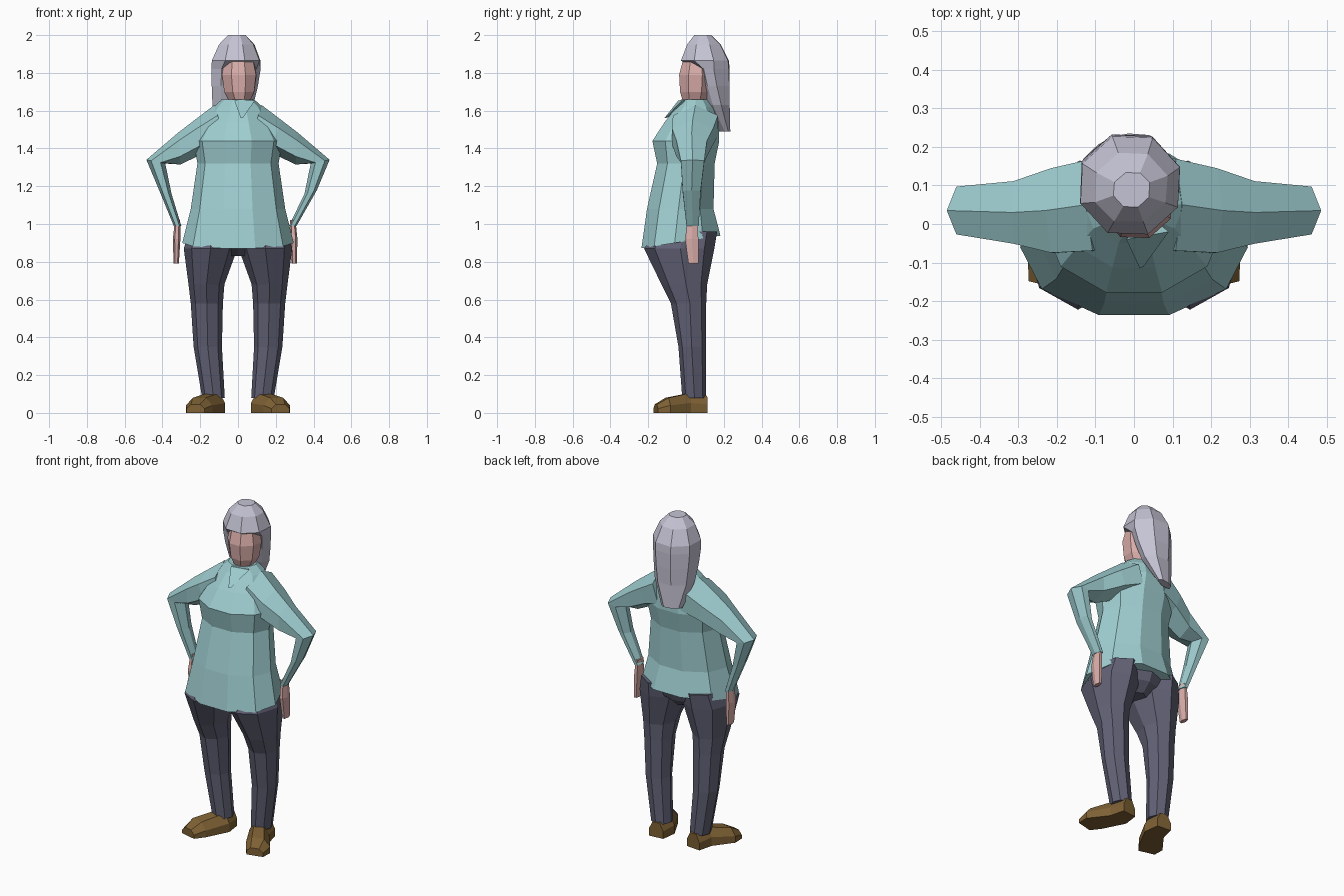
import bpy, bmesh
from math import cos, sin, pi, radians
from mathutils import Vector, Matrix

if "Cube" in bpy.data.objects:
    bpy.data.objects.remove(bpy.data.objects["Cube"])


def mat(name, rgb):
    m = bpy.data.materials.new(name)
    m.diffuse_color = (*rgb, 1)
    m.use_nodes = True
    m.node_tree.nodes["Principled BSDF"].inputs["Base Color"].default_value = m.diffuse_color
    return m


SHIRT = mat("teal cloth", (.35, .62, .64))
PANTS = mat("slate cloth", (.12, .12, .18))
HAIR = mat("grey hair", (.56, .55, .66))
SKIN = mat("skin", (.70, .42, .40))
SHOE = mat("brown leather", (.21, .12, .035))


def loft(name, rings, material, xform=None):
    """Skin a list of equal-length point rings and cap both ends."""
    bm = bmesh.new()
    vs = [[bm.verts.new(p) for p in r] for r in rings]
    n = len(vs[0])
    for a, b in zip(vs, vs[1:]):
        for i in range(n):
            j = (i + 1) % n
            bm.faces.new((a[i], a[j], b[j], b[i]))
    bm.faces.new(vs[0])
    bm.faces.new(vs[-1])
    if xform:
        bm.transform(xform)
    bmesh.ops.recalc_face_normals(bm, faces=bm.faces)
    me = bpy.data.meshes.new(name)
    bm.to_mesh(me)
    bm.free()
    me.materials.append(material)
    ob = bpy.data.objects.new(name, me)
    bpy.context.collection.objects.link(ob)
    return ob


def level(z, cx, rx, yf, yb, cy, n=10, tilt=0):
    """Horizontal ring with separate front and back depth."""
    pts = []
    for i in range(n):
        a = 2 * pi * i / n
        s, c = sin(a), cos(a)
        y = cy + (yb - cy if s > 0 else cy - yf) * s
        pts.append((cx + rx * c, y, z + tilt * (y - yf)))
    return pts


def section(c, b, ay, side, n=6):
    """Limb ring: centre c, in-plane axis b (x, z), half-depth ay along y."""
    return [(side * (c[0] + b[0] * cos(2 * pi * i / n)),
             c[1] + ay * 1.1 * sin(2 * pi * i / n),
             c[2] + b[1] * cos(2 * pi * i / n)) for i in range(n)]


# Shirt body, hem rising toward the back
loft("shirt_body", [
    level(.87, 0, .295, -.245, .195, -.06, tilt=.16),
    level(1.08, 0, .25, -.215, .155, -.04),
    level(1.32, 0, .215, -.16, .16, -.01),
    level(1.44, 0, .235, -.187, .185, .0),
    level(1.54, 0, .18, -.12, .18, .03),
    level(1.62, 0, .13, -.055, .145, .05),
    level(1.66, 0, .085, -.03, .115, .05)], SHIRT)

# Small collar point at the throat
loft("collar", [[(-.02, -.04, 1.655), (.09, -.02, 1.655), (.03, .03, 1.655)],
                [(.015, -.115, 1.56), (.025, -.11, 1.56), (.02, -.08, 1.57)]], SHIRT)

# Pelvis joining the trouser legs
loft("trouser_seat", [
    level(.83, 0, .06, -.10, .08, -.01, 8),
    level(.88, 0, .20, -.17, .135, -.02, 8),
    level(.96, 0, .25, -.17, .165, -.02, 8)], PANTS)

for s, side in ((-1, "left"), (1, "right")):
    # Sleeve: shoulder, upper arm, elbow, forearm, wrist
    hx = .325 if s < 0 else .295
    arm = [((.09, .05, 1.52), (.035, .11), .125),
           ((.20, .035, 1.465), (.03, .085), .115),
           ((.31, .03, 1.40), (.005, .085), .085),
           ((.435, .035, 1.33), (.05, .01), .065),
           ((.385, .03, 1.17), (.033, .01), .05),
           ((hx - .005, .035, .99), (.02, .0), .034)]
    loft(side + "_sleeve", [section(c, b, a, s) for c, b, a in arm], SHIRT)

    # Hand resting beside the hip
    hand = [((hx - .005, .035, 1.02), (.014, 0), .028),
            ((hx, .03, .92), (.02, 0), .037),
            ((hx + .002, .04, .79), (.014, 0), .028)]
    loft(side + "_hand", [section(c, b, a, s) for c, b, a in hand], SKIN)

    # Trouser leg
    loft(side + "_trouser_leg", [
        level(.96, s * .14, .12, -.16, .165, -.02, 8),
        level(.87, s * .145, .142, -.222, .15, -.03, 8),
        level(.68, s * .167, .095, -.13, .112, .0, 8),
        level(.58, s * .165, .085, -.08, .107, .02, 8),
        level(.35, s * .16, .075, -.04, .107, .03, 8),
        level(.08, s * .13, .06, -.02, .107, .045, 8)], PANTS)

    # Shoe, toe turned outward
    rings = []
    for cx, cy, w, h in ((.125, .11, .045, .09), (.13, .02, .062, .105),
                         (.205, -.10, .07, .08), (.225, -.16, .048, .045)):
        prof = ((-w, 0), (w, 0), (w, .5 * h), (.5 * w, h), (-.5 * w, h), (-w, .5 * h))
        k = .25 if cy < 0 else .1
        rings.append([(s * (cx + u), cy + k * u, z) for u, z in prof])
    loft(side + "_shoe", rings, SHOE)

# Head and hair, turned a little to one side
pivot = Vector((-.01, .10, 0))
turn = Matrix.Translation(pivot) @ Matrix.Rotation(radians(20), 4, 'Z') @ Matrix.Translation((0, -.10, 0))
loft("face", [
    level(1.58, 0, .05, .01, .11, .06, 8),
    level(1.635, 0, .05, -.02, .11, .05, 8),
    level(1.70, 0, .085, -.04, .12, .05, 8),
    level(1.79, 0, .098, -.045, .12, .05, 8),
    level(1.88, 0, .08, -.02, .12, .05, 8)], SKIN, turn)
loft("hair", [
    level(2.0, 0, .05, .04, .135, .09, 8),
    level(1.95, 0, .10, -.0, .19, .09, 8),
    level(1.865, 0, .137, -.035, .235, .10, 8),
    level(1.82, 0, .138, .04, .24, .10, 8),
    level(1.73, 0, .13, .065, .24, .12, 8),
    level(1.63, 0, .115, .10, .235, .15, 8),
    level(1.49, 0, .06, .19, .235, .21, 8)], HAIR, turn)
